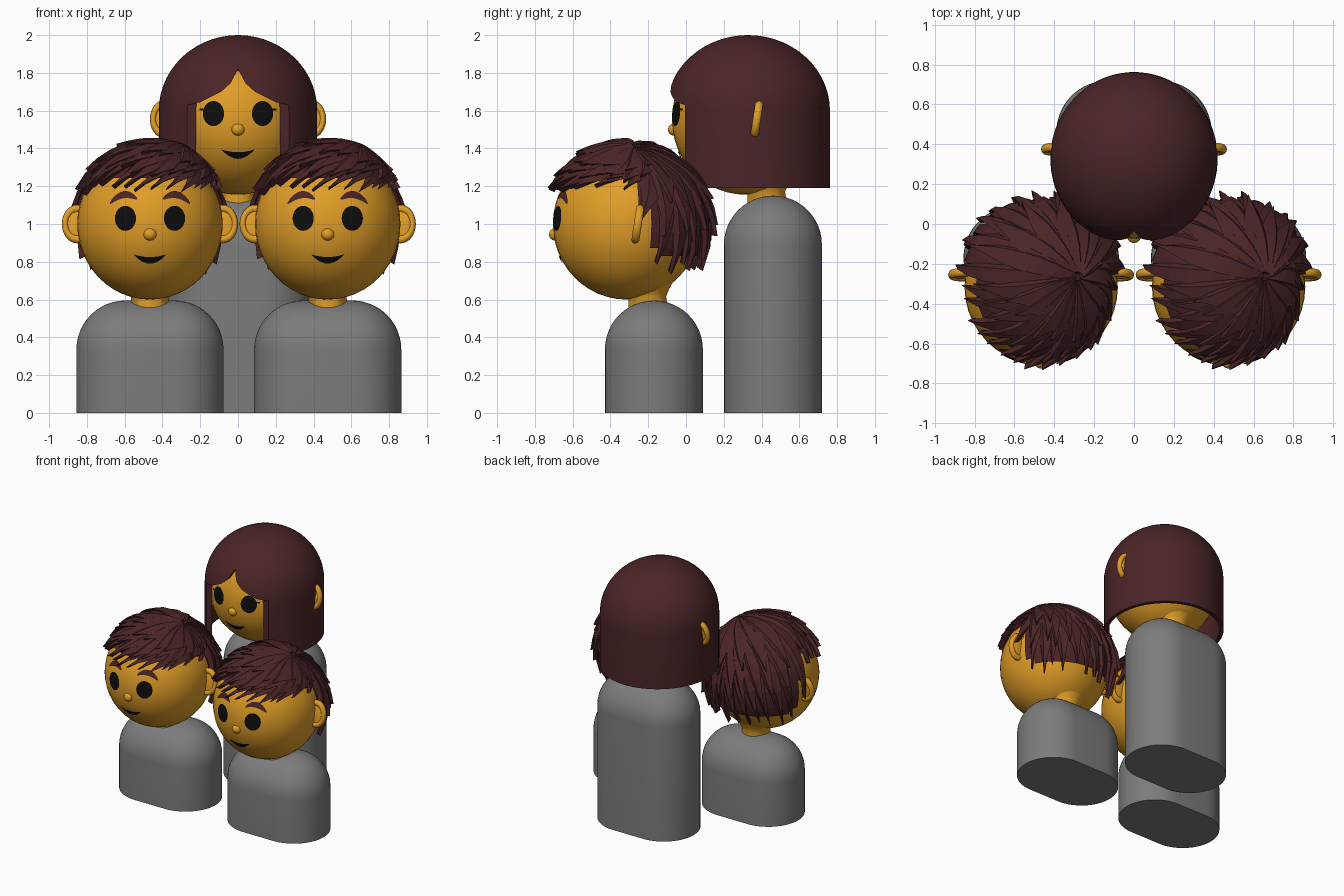
import bpy, bmesh, math, random
from mathutils import Vector, Matrix

cube = bpy.data.objects.get("Cube")
if cube:
    bpy.data.objects.remove(cube, do_unlink=True)


def material(name, rgb):
    m = bpy.data.materials.new(name)
    m.use_nodes = True
    m.diffuse_color = (*rgb, 1)
    m.node_tree.nodes["Principled BSDF"].inputs["Base Color"].default_value = (*rgb, 1)
    return m


SKIN = material("golden skin", (0.75, 0.34, 0.02))
HAIR = material("dark brown hair", (0.07, 0.018, 0.02))
GREY = material("grey body", (0.2, 0.2, 0.2))
BLACK = material("black", (0.004, 0.004, 0.004))

HEAD = Vector((0.385, 0.39, 0.4))      # head radii
HEAD_Y, HEAD_Z = -0.145, 0.405         # head centre relative to body centre and shoulder top


def finish(name, bm, mat, at=(0, 0, 0), smooth=True, recalc=True):
    if recalc:
        bmesh.ops.recalc_face_normals(bm, faces=bm.faces)
    me = bpy.data.meshes.new(name)
    bm.to_mesh(me)
    bm.free()
    me.materials.append(mat)
    ob = bpy.data.objects.new(name, me)
    ob.location = at
    bpy.context.collection.objects.link(ob)
    if smooth:
        bpy.ops.object.select_all(action='DESELECT')
        ob.select_set(True)
        bpy.context.view_layer.objects.active = ob
        bpy.ops.object.shade_smooth_by_angle(angle=math.radians(40))
    return ob


def loft(bm, rings):
    """Skin a list of equal rings and cap both ends."""
    loops = [[bm.verts.new(p) for p in ring] for ring in rings]
    n = len(loops[0])
    for a, b in zip(loops, loops[1:]):
        for i in range(n):
            bm.faces.new((a[i], a[(i + 1) % n], b[(i + 1) % n], b[i]))
    bm.faces.new(loops[0][::-1])
    bm.faces.new(loops[-1])


def ring(r, z, spread=0, ry=1, n=48, cy=0):
    pts = []
    for i in range(n):
        a = math.tau * (i + 0.5) / n
        x = r * math.cos(a)
        pts.append((x + math.copysign(spread, x), cy + r * ry * math.sin(a), z))
    return pts


def ellipsoid(name, mat, centre, radii, tilt=0):
    bm = bmesh.new()
    bmesh.ops.create_uvsphere(bm, u_segments=40, v_segments=24, radius=1)
    bm.transform(Matrix.Rotation(tilt, 4, 'X') @ Matrix.Diagonal((*radii, 1)))
    return finish(name, bm, mat, centre)


def body(name, x, y, top):
    r = 0.26
    bm = bmesh.new()
    arc = [math.pi / 2 * k / 12 for k in range(12)] + [math.pi / 2 - 0.02]
    loft(bm, [ring(r, 0, 0.13)] + [ring(r * math.cos(a), top - r + r * math.sin(a), 0.13) for a in arc])
    finish(name, bm, GREY, (x, y, 0))


def neck(name, x, y, top):
    bm = bmesh.new()
    loft(bm, [ring(r, z, cy=cy) for r, z, cy in
              ((0.105, -0.05, -0.03), (0.1, 0.02, -0.035), (0.125, 0.06, -0.045), (0.19, 0.13, -0.07))])
    finish(name, bm, SKIN, (x, y, top))


def plate(name, mat, centre, x0, half, low, high, lift=0.006):
    """Thin patch hugging the front of the head between two curves."""
    bm, cols, rows = bmesh.new(), 16, 4
    grid = []
    for i in range(cols + 1):
        u = -math.cos(math.pi * (0.01 + 0.98 * i / cols))
        x = x0 + half * u
        col = []
        for j in range(rows + 1):
            z = low(u) + (high(u) - low(u)) * j / rows
            y = -HEAD.y * math.sqrt(1 - (x / HEAD.x) ** 2 - (z / HEAD.z) ** 2) - lift
            col.append(bm.verts.new((x, y, z)))
        grid.append(col)
    for a, b in zip(grid, grid[1:]):
        for j in range(rows):
            bm.faces.new((a[j], b[j], b[j + 1], a[j + 1]))
    finish(name, bm, mat, centre, recalc=False)


def rounded(u):
    return math.sqrt(max(0, 1 - u * u))


def face(who, c, brows):
    ellipsoid(who + "_head", SKIN, c, HEAD)
    ellipsoid(who + "_nose", SKIN, c + Vector((0, -0.38, -0.055)), (0.034, 0.03, 0.032))
    plate(who + "_mouth", BLACK, c, 0, 0.088,
          lambda u: -0.16 - 0.05 * (1 - u * u), lambda u: -0.16 - 0.015 * (1 - u * u))
    for side, s in (("left", 1), ("right", -1)):
        plate(f"{who}_{side}_eye", BLACK, c, s * 0.13, 0.056,
              lambda u: 0.03 - 0.066 * rounded(u), lambda u: 0.03 + 0.066 * rounded(u))
        if brows:
            mid = lambda u: 0.155 - 0.035 * u * u - s * 0.012 * u
            plate(f"{who}_{side}_eyebrow", HAIR, c, s * 0.14, 0.073,
                  lambda u: mid(u) - 0.019 * rounded(u), lambda u: mid(u) + 0.019 * rounded(u))
        else:
            plate(f"{who}_{side}_eyelash", BLACK, c, s * 0.185, 0.02,
                  lambda u: 0.046, lambda u: 0.056)
        # ear: thin bowl with a thick rim
        ear = c + Vector((s * 0.385, 0.06, 0))
        ellipsoid(f"{who}_{side}_ear", SKIN, ear, (0.07, 0.018, 0.09), -0.15)
        bpy.ops.mesh.primitive_torus_add(major_segments=32, minor_segments=10, major_radius=0.076,
                                         minor_radius=0.02, location=ear,
                                         rotation=(math.pi / 2 - 0.15, 0, 0))
        rim = bpy.context.object
        rim.name = f"{who}_{side}_ear_rim"
        rim.scale = (0.85, 1.08, 1.1)
        rim.data.materials.append(SKIN)
        bpy.ops.object.shade_smooth_by_angle(angle=1)


def long_hair(who, c):
    """Helmet-shaped bob with a parted fringe cut out of its front."""
    bottom, mid = -0.365, 0.045
    arc = [math.pi / 2 * k / 14 for k in range(14)] + [math.pi / 2 - 0.01]
    inner = [ring(0.392 * math.cos(a), mid + 0.37 * math.sin(a), ry=1.035, n=64) for a in arc]
    outer = [ring(0.42 * math.cos(a), mid + 0.4 * math.sin(a), ry=1.035, n=64) for a in arc]
    bm = bmesh.new()
    loft(bm, inner[::-1] + [ring(0.392, bottom, ry=1.035, n=64), ring(0.42, bottom, ry=1.035, n=64)] + outer)
    hair = finish(who + "_bob_hair", bm, HAIR, c + Vector((0, 0.013, 0)))
    half = [(0.04, 0.19), (0.09, 0.145), (0.2, 0.09), (0.31, 0.065), (0.6, 0.065), (0.6, -0.6)]
    outline = [(-x, z) for x, z in half[::-1]] + [(0, 0.265)] + half
    bm = bmesh.new()
    loft(bm, [[(x, y, z) for x, z in outline] for y in (-0.8, -0.32)])
    cutter = finish("fringe_cutter", bm, HAIR, c, smooth=False)
    cutter.hide_render = True
    cutter.hide_set(True)
    cut = hair.modifiers.new("fringe", 'BOOLEAN')
    cut.object, cut.operation, cut.solver = cutter, 'DIFFERENCE', 'EXACT'
    bpy.context.view_layer.objects.active = hair
    bpy.ops.object.modifier_apply(modifier=cut.name)
    bpy.data.objects.remove(cutter, do_unlink=True)


def short_hair(who, c):
    """Cap plus layers of pointed locks swept out from an off-centre crown."""
    rng = random.Random(4)
    shell = Vector((0.405, 0.425, 0.415))
    bm = bmesh.new()
    bmesh.ops.create_uvsphere(bm, u_segments=40, v_segments=30, radius=1)
    bm.transform(Matrix.Diagonal((*shell, 1)))

    def bare(p):
        back = min(1, max(0, (p.y - 0.06) / 0.1))
        return p.z < 0.25 - 0.42 * back
    bmesh.ops.delete(bm, geom=[f for f in bm.faces if bare(f.calc_center_median())], context='FACES')

    crown = Vector((0.42, 0.1, 0.9)).normalized()

    def lock(azimuth, reach, width, lift, flare, start):
        back = min(1, max(0, (math.sin(azimuth) - 0.1) / 0.25))
        z = 0.5 - 0.9 * back + rng.uniform(-0.06, 0.05)
        flat = math.sqrt(1 - z * z)
        end = Vector((flat * math.cos(azimuth), flat * math.sin(azimuth), z))
        side = crown.cross(end).normalized()
        rings, steps = [], 7
        for k in range(steps + 1):
            t = start + (reach - start) * k / steps
            f = k / steps
            d = crown.slerp(end, t) + side * 0.16 * math.sin(math.pi * t)
            d.normalize()
            across = d.cross(crown.slerp(end, t + 0.05) - crown.slerp(end, t)).normalized()
            w = width * (0.45 + 0.55 * math.sin(math.pi * min(1, f * 1.1))) * (1 - f ** 4) + 0.002
            r = 1 + lift + flare * f ** 3
            p = Vector(a * b for a, b in zip(d, shell)) * r
            thick = 0.028 * (1 - 0.8 * f)
            rings.append([p - across * w - d * 0.015, p - across * w * 0.4 + d * thick,
                          p + across * w + d * 0.006, p - d * 0.03])
        loft(bm, rings)

    for layer, (count, reach, lift) in enumerate(((30, 1.06, 0.01), (24, 0.85, 0.035), (16, 0.6, 0.05))):
        for i in range(count):
            a = math.tau * (i + 0.5 * layer + rng.uniform(-0.25, 0.25)) / count
            flare = 0.1 if math.sin(a) > 0.2 else 0.06
            lock(a, reach * rng.uniform(0.94, 1.05), rng.uniform(0.05, 0.075), lift,
                 flare * rng.uniform(0.5, 1.1), 0.03)
    finish(who + "_tousled_hair", bm, HAIR, c, smooth=False)


# One tall figure behind two short ones
for who, x, y, top, tall in (("adult", 0, 0.46, 1.15, True),
                             ("left_child", 0.475, -0.17, 0.595, False),
                             ("right_child", -0.466, -0.17, 0.595, False)):
    centre = Vector((x, y + HEAD_Y, top + HEAD_Z))
    body(who + "_body", x, y, top)
    neck(who + "_neck", x, y, top)
    face(who, centre, not tall)
    (long_hair if tall else short_hair)(who, centre)
